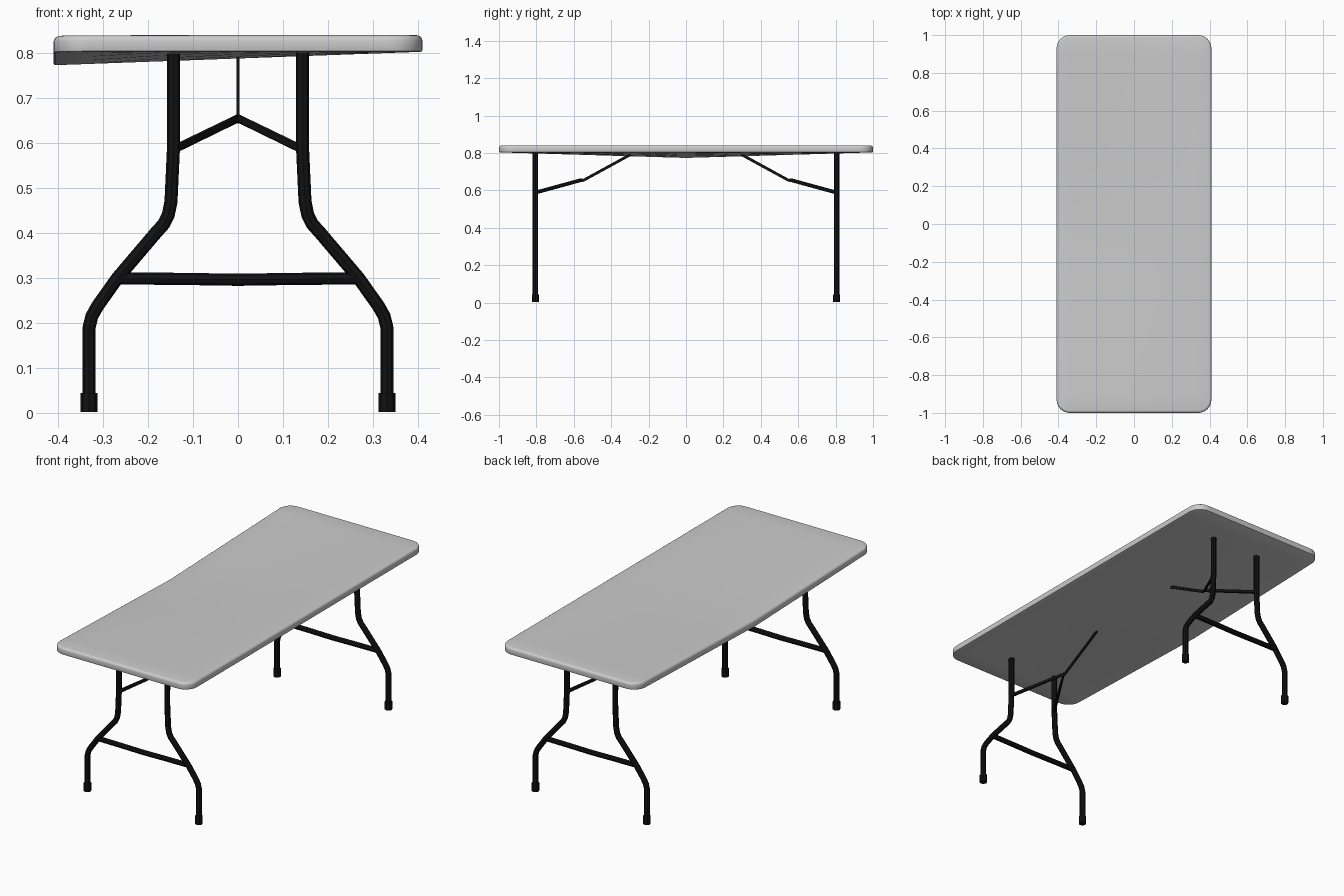
import bpy, bmesh
from mathutils import Vector

if "Cube" in bpy.data.objects:
    bpy.data.objects.remove(bpy.data.objects["Cube"])

black = bpy.data.materials.new("black_metal")
black.diffuse_color = (0.006, 0.006, 0.006, 1)
black.use_nodes = True
black.node_tree.nodes["Principled BSDF"].inputs["Base Color"].default_value = black.diffuse_color


def smooth(ob, angle=0.6):
    bpy.ops.object.select_all(action='DESELECT')
    ob.select_set(True)
    bpy.context.view_layer.objects.active = ob
    bpy.ops.object.shade_smooth_by_angle(angle=angle)


def tube(name, pts, r):
    """Round tube along a polyline, turned into a mesh."""
    cu = bpy.data.curves.new(name, 'CURVE')
    cu.dimensions = '3D'
    cu.bevel_depth = r
    cu.bevel_resolution = 2
    cu.use_fill_caps = True
    sp = cu.splines.new('POLY')
    sp.points.add(len(pts) - 1)
    for p, co in zip(sp.points, pts):
        p.co = (*co, 1)
    ob = bpy.data.objects.new(name, cu)
    bpy.context.collection.objects.link(ob)
    bpy.ops.object.select_all(action='DESELECT')
    ob.select_set(True)
    bpy.context.view_layer.objects.active = ob
    bpy.ops.object.convert(target='MESH')
    ob = bpy.context.object
    ob.data.materials.clear()
    ob.data.materials.append(black)
    smooth(ob)
    return ob


# Table top: rounded slab, sagging towards the middle of its -x edge
bm = bmesh.new()
bmesh.ops.create_cube(bm, size=1)
for v in bm.verts:
    v.co = Vector((v.co.x * 0.82, v.co.y * 2, 0.8215 + v.co.z * 0.037))
corners = [e for e in bm.edges if abs(e.verts[0].co.z - e.verts[1].co.z) > 0.01]
bmesh.ops.bevel(bm, geom=corners, offset=0.07, segments=6, profile=0.5, affect='EDGES')
for level, off, seg in ((0.84, 0.013, 4), (0.803, 0.004, 2)):
    rim = [e for e in bm.edges if all(abs(v.co.z - level) < 1e-4 for v in e.verts)]
    bmesh.ops.bevel(bm, geom=rim, offset=off, segments=seg, profile=0.5, affect='EDGES')
for axis, cuts in ((1, (-0.9, -0.6, -0.3, 0, 0.3, 0.6, 0.9)), (0, (-0.33, -0.17, 0, 0.17, 0.33))):
    for c in cuts:
        co, no = Vector(), Vector()
        co[axis], no[axis] = c, 1
        bmesh.ops.bisect_plane(bm, geom=bm.verts[:] + bm.edges[:] + bm.faces[:],
                               plane_co=co, plane_no=no)
for v in bm.verts:
    v.co.z -= 0.03 * (1 - abs(v.co.y)) * (0.41 - v.co.x) / 0.82
me = bpy.data.meshes.new("table_top")
bm.to_mesh(me)
bm.free()
top = bpy.data.objects.new("table_top", me)
bpy.context.collection.objects.link(top)
smooth(top)

# Leg centre line (x, z)
LEG = [(0.143, 0.808), (0.143, 0.60), (0.149, 0.47), (0.155, 0.44), (0.165, 0.42),
       (0.183, 0.40), (0.268, 0.30), (0.312, 0.238), (0.325, 0.215), (0.331, 0.19), (0.331, 0.01)]

for end, s in (("front", -1), ("back", 1)):
    y = 0.805 * s
    for side, m in (("left", -1), ("right", 1)):
        # Bent leg and rubber foot
        tube(f"{end}_{side}_leg", [(m * x, y, z) for x, z in LEG], 0.0145)
        tube(f"{end}_{side}_foot", [(m * 0.331, y, 0.002), (m * 0.331, y, 0.044)], 0.019)
    # Cross bar between the legs
    tube(f"{end}_cross_bar", [(-0.265, y, 0.299), (-0.13, y, 0.298), (0, y, 0.296),
                              (0.13, y, 0.298), (0.265, y, 0.299)], 0.0135)
    # V-shaped folding brace
    tube(f"{end}_v_brace", [(-0.138, y, 0.588), (0, 0.56 * s, 0.655), (0.138, y, 0.588)], 0.010)
    # Flat strut from the brace up to the underside
    a, b = Vector((0, 0.555 * s, 0.650)), Vector((0, 0.295 * s, 0.792))
    bpy.ops.mesh.primitive_cube_add(size=1, location=(a + b) / 2)
    strut = bpy.context.object
    strut.name = f"{end}_strut"
    strut.rotation_euler = (b - a).to_track_quat('Z', 'X').to_euler()
    d = (b - a).normalized()
    strut.scale = (0.015, 0.006, (b - a).length)
    # Keep the thin side along x whichever way the tracking turned the bar
    if abs((strut.rotation_euler.to_matrix() @ Vector((1, 0, 0))).x) > 0.5:
        strut.scale = (0.006, 0.015, (b - a).length)
    strut.data.materials.append(black)
